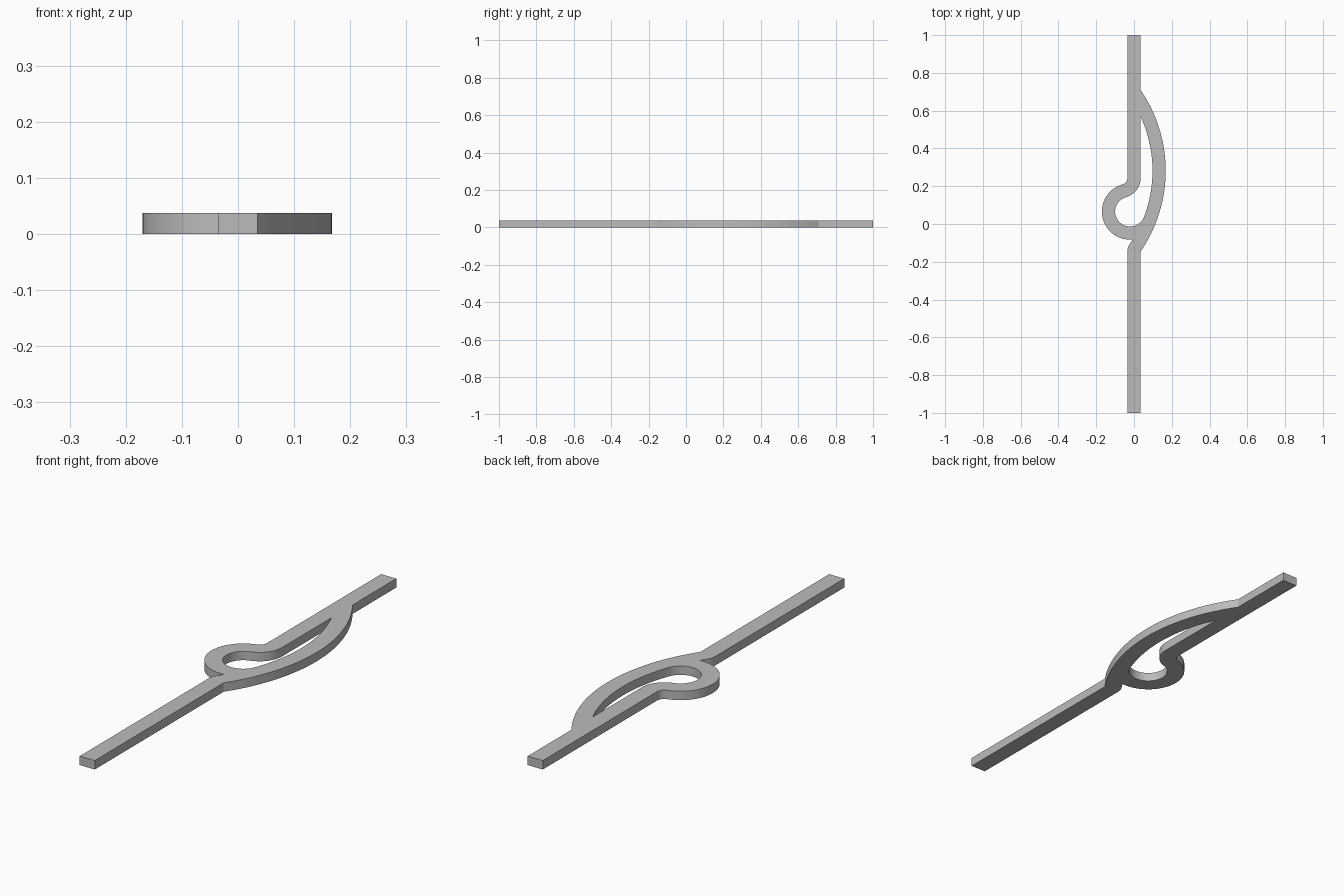
import bpy, bmesh
from math import atan2, sin, cos, pi, sqrt, asin
from mathutils import Vector
from mathutils.geometry import intersect_sphere_sphere_2d

if "Cube" in bpy.data.objects:
    bpy.data.objects.remove(bpy.data.objects["Cube"])

WIDTH, THICK = 0.07, 0.0375      # band width and plate thickness
HALF = WIDTH / 2

grey = bpy.data.materials.new("plain grey")
grey.use_nodes = True
grey.diffuse_color = (0.5, 0.5, 0.5, 1)
grey.node_tree.nodes["Principled BSDF"].inputs["Base Color"].default_value = grey.diffuse_color


def arc(centre, radius, start, end, steps):
    """Points along a circular arc, both ends included."""
    angles = [start + (end - start) * i / steps for i in range(steps + 1)]
    return [centre + radius * Vector((cos(a), sin(a))) for a in angles]


def heading(a, b):
    return atan2(b.y - a.y, b.x - a.x)


# Centres of the long bow, the small ring and the bend into the upper bar
bow, ring = Vector((-0.587, 0.282)), Vector((-0.021, 0.066))
ring_in = 0.079
ring_out = ring_in + WIDTH
bow_in = (ring - bow).length + ring_in      # ring sits tangent inside the bow
bow_out = bow_in + WIDTH
bend_x = -HALF - HALF
bend = Vector((bend_x, ring.y + sqrt((ring_out + HALF) ** 2 - (bend_x - ring.x) ** 2)))

# Angles where the arcs meet
reach = HALF - bow.x
out_end = asin(sqrt(bow_out ** 2 - reach ** 2) / bow_out)
in_end = asin(sqrt(bow_in ** 2 - reach ** 2) / bow_in)
ring_start = heading(ring, bend)
touch = heading(bow, ring)
notch = min(intersect_sphere_sphere_2d(bow, bow_in, ring, ring_out), key=lambda p: p.y)
corner = bow + bow_out * Vector((cos(out_end), -sin(out_end)))

# Outside edge, counter-clockwise from the lower bar
outline = [Vector((-HALF, -1)), Vector((HALF, -1))]
outline += arc(bow, bow_out, -out_end, out_end, 40)
outline += [Vector((HALF, 1)), Vector((-HALF, 1))]
outline += arc(bend, HALF, 0, ring_start - pi, 12)
outline += arc(ring, ring_out, ring_start, heading(ring, notch) + 2 * pi, 40)
outline += arc(bow, bow_in, heading(bow, notch), -out_end, 4)
outline += arc(corner, WIDTH, pi - out_end, pi, 8)

# Opening between the bow, the bar and the ring
opening = arc(bow, bow_in, touch, in_end, 36)
opening += arc(bend, HALF + WIDTH, 0, ring_start - pi, 14)
opening += arc(ring, ring_in, ring_start, touch + 2 * pi, 36)

# Fill the flat shape and raise it into a plate
bm = bmesh.new()
edges = []
for loop in (outline, opening):
    verts = [bm.verts.new((p.x, p.y, 0)) for i, p in enumerate(loop)
             if (p - loop[i - 1]).length > 1e-5]
    edges += [bm.edges.new((verts[i - 1], v)) for i, v in enumerate(verts)]
bmesh.ops.triangle_fill(bm, use_beauty=True, edges=edges)
raised = bmesh.ops.extrude_face_region(bm, geom=bm.faces[:])["geom"]
bmesh.ops.translate(bm, vec=(0, 0, THICK),
                    verts=[g for g in raised if isinstance(g, bmesh.types.BMVert)])
bmesh.ops.recalc_face_normals(bm, faces=bm.faces[:])

mesh = bpy.data.meshes.new("looped_bar")
bm.to_mesh(mesh)
bm.free()
mesh.materials.append(grey)
plate = bpy.data.objects.new("looped_bar", mesh)
bpy.context.collection.objects.link(plate)
bpy.context.view_layer.objects.active = plate
plate.select_set(True)
bpy.ops.object.shade_smooth_by_angle()
